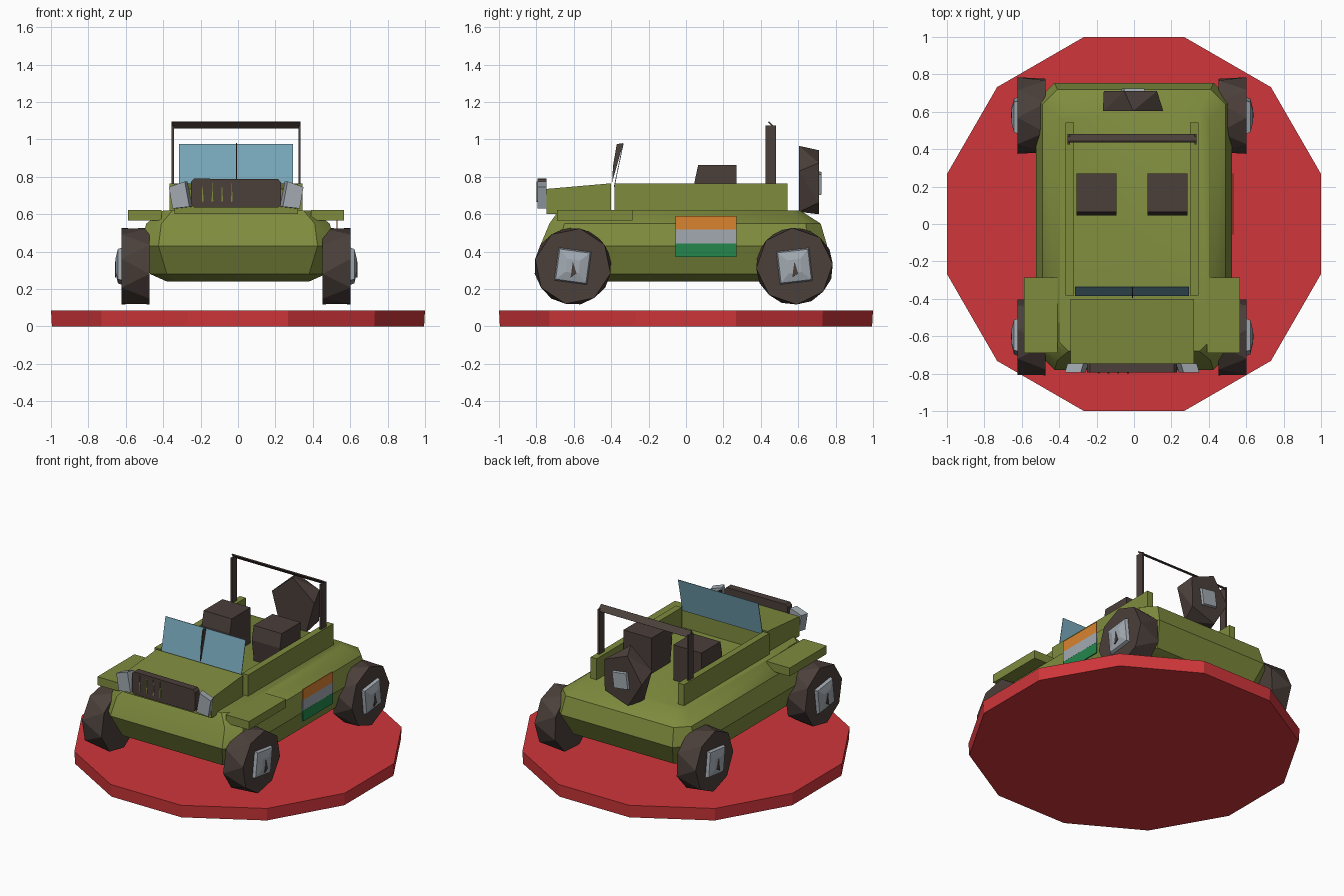
import bpy, bmesh
from math import sin, cos, pi, radians
from mathutils import Vector

cube = bpy.data.objects.get("Cube")
if cube:
    bpy.data.objects.remove(cube, do_unlink=True)


def material(name, rgb):
    m = bpy.data.materials.new(name)
    m.use_nodes = True
    m.diffuse_color = (*rgb, 1)
    m.node_tree.nodes["Principled BSDF"].inputs["Base Color"].default_value = (*rgb, 1)
    return m


RED = material("red", (0.63, 0.037, 0.043))
OLIVE = material("olive", (0.21, 0.26, 0.048))
BROWN = material("dark brown", (0.07, 0.05, 0.043))
GREY = material("light grey", (0.36, 0.40, 0.44))
GLASS = material("glass blue", (0.19, 0.40, 0.50))
ORANGE = material("orange", (0.70, 0.23, 0.03))
GREEN = material("green", (0.017, 0.24, 0.075))


def hull(name, points, mat):
    """Convex faceted solid around the points."""
    bm = bmesh.new()
    for p in points:
        bm.verts.new(p)
    bmesh.ops.convex_hull(bm, input=bm.verts[:])
    bmesh.ops.dissolve_limit(bm, angle_limit=0.01, verts=bm.verts[:], edges=bm.edges[:])
    bmesh.ops.recalc_face_normals(bm, faces=bm.faces[:])
    mesh = bpy.data.meshes.new(name)
    bm.to_mesh(mesh)
    bm.free()
    mesh.materials.append(mat)
    ob = bpy.data.objects.new(name, mesh)
    bpy.context.collection.objects.link(ob)
    return ob


def box(name, x, y, z, mat):
    return hull(name, [(a, b, c) for a in x for b in y for c in z], mat)


def extrude_x(name, profile, x, mat):
    """Side profile of (y, z) points pulled along x."""
    return hull(name, [(a, b, c) for a in x for b, c in profile], mat)


def ring(n, r, start=0.0):
    return [(r * cos(start + 2 * pi * i / n), r * sin(start + 2 * pi * i / n)) for i in range(n)]


# Round display base
hull("base", [(a, b, z) for z, r in ((0, 1.03), (0.085, 1.035))
              for a, b in ring(12, r, pi / 12)], RED)

# Tub body: stacked chamfered rectangles (height, half width, front, back, corner)
body_points = []
for z, w, front, back, c in ((0.24, 0.38, -0.62, 0.58, 0.08),
                             (0.28, 0.47, -0.71, 0.68, 0.09),
                             (0.43, 0.525, -0.78, 0.755, 0.10),
                             (0.55, 0.49, -0.73, 0.72, 0.08),
                             (0.62, 0.40, -0.68, 0.61, 0.05)):
    for s in (-1, 1):
        for y, inset in ((front, c), (back, -c)):
            body_points += [(s * w, y + inset, z), (s * (w - c), y, z)]
body = hull("body", body_points, OLIVE)
bpy.context.view_layer.objects.active = body
body.select_set(True)
bpy.ops.object.shade_smooth_by_angle(angle=radians(35))
body.select_set(False)

# Hood, slightly rising to the windshield
extrude_x("hood", [(-0.745, 0.6), (-0.745, 0.735), (-0.40, 0.765), (-0.40, 0.6)],
          (-0.34, 0.32), OLIVE)

# Windshield and its tapered divider
extrude_x("windshield", [(-0.386, 0.745), (-0.382, 0.745), (-0.338, 0.975), (-0.334, 0.975)],
          (-0.315, 0.295), GLASS)
extrude_x("windshield_divider", [(-0.395, 0.77), (-0.39, 0.86), (-0.37, 0.975), (-0.335, 0.98)],
          (-0.012, -0.006), BROWN)

# Grille with narrow tapered slots
hull("grille", [(x, y, z) for y in (-0.795, -0.745)
                for x, z in ((-0.25, 0.655), (-0.235, 0.635), (0.215, 0.635), (0.23, 0.655),
                             (0.23, 0.77), (0.215, 0.787), (-0.235, 0.79), (-0.25, 0.775))], BROWN)
for i in range(4):
    x = -0.19 + 0.052 * i
    hull(f"grille_slot_{i + 1}", [(x + dx, y, z) for y in (-0.799, -0.794)
                                 for dx, z in ((-0.003, 0.665), (0.006, 0.67), (0.0, 0.775))], OLIVE)

# Mirrored parts
for side, s in (("left", 1), ("right", -1)):
    shift = -0.01

    def mx(*values):
        return [s * v + shift for v in values]

    # Headlight: skewed block
    pts = [(0.25, 0.64), (0.34, 0.63), (0.36, 0.745), (0.275, 0.775)]
    hull(f"{side}_headlight", [(s * (x - k) + shift, y, z) for y, k in ((-0.795, 0.0), (-0.745, 0.015))
                               for x, z in pts], GREY)

    box(f"{side}_fender", mx(0.40, 0.577), (-0.69, -0.287), (0.565, 0.622), OLIVE)
    box(f"{side}_side_wall", mx(0.31, 0.355), (-0.383, 0.542), (0.6, 0.765), OLIVE)
    extrude_x(f"{side}_seat", [(0.07, 0.6), (0.045, 0.77), (0.065, 0.863), (0.27, 0.863), (0.27, 0.6)],
              mx(0.083, 0.297), BROWN)
    box(f"{side}_roll_bar_post", mx(0.333, 0.345), (0.425, 0.48), (0.6, 1.075), BROWN)

    # Faceted wheels with boxy hubs
    for end, cy, turn in (("front", -0.605, 0.2), ("rear", 0.58, 0.45)):
        cz = 0.322
        tyre = []
        for x, r, t in ((0.463, 0.208, turn), (0.612, 0.205, turn + pi / 8)):
            tyre += [(s * x + shift, cy + a, cz + b) for a, b in ring(8, r, t)]
        hull(f"{end}_{side}_wheel", tyre, BROWN)
        hub = []
        for x, r in ((0.60, 0.13), (0.632, 0.115), (0.645, 0.05)):
            hub += [(s * x + shift, cy + a, cz + b) for a, b in ring(4, r, turn + 0.45)]
        hull(f"{end}_{side}_hub", hub, GREY)
        extrude_x(f"{end}_{side}_hub_mark",
                  [(cy - 0.012, cz - 0.06), (cy + 0.02, cz - 0.04), (cy, cz + 0.025)],
                  mx(0.641, 0.648), BROWN)

# Roll bar top: thin tilted slat
extrude_x("roll_bar_top", [(0.437, 1.092), (0.445, 1.096), (0.48, 1.062), (0.472, 1.057)],
          (-0.355, 0.335), BROWN)

# Spare wheel on the back
spare = []
for y, r, t in ((0.605, 0.195, pi / 2), (0.71, 0.18, pi / 2 + 0.3)):
    spare += [(0.87 * a - 0.005, y, 0.77 + b) for a, b in ring(5, r, t)]
hull("spare_wheel", spare, BROWN)
hull("spare_hub", [(a - 0.005, y, 0.765 + b) for y, r in ((0.70, 0.085), (0.725, 0.075))
                   for a, b in ring(4, r, 0.65)], GREY)

# Three-stripe flag plate on the left side
for name, z, mat in (("top", 0.517, ORANGE), ("middle", 0.444, GREY), ("bottom", 0.37, GREEN)):
    box(f"flag_{name}_stripe", (0.527, 0.533), (-0.055, 0.27), (z, z + 0.0735), mat)
